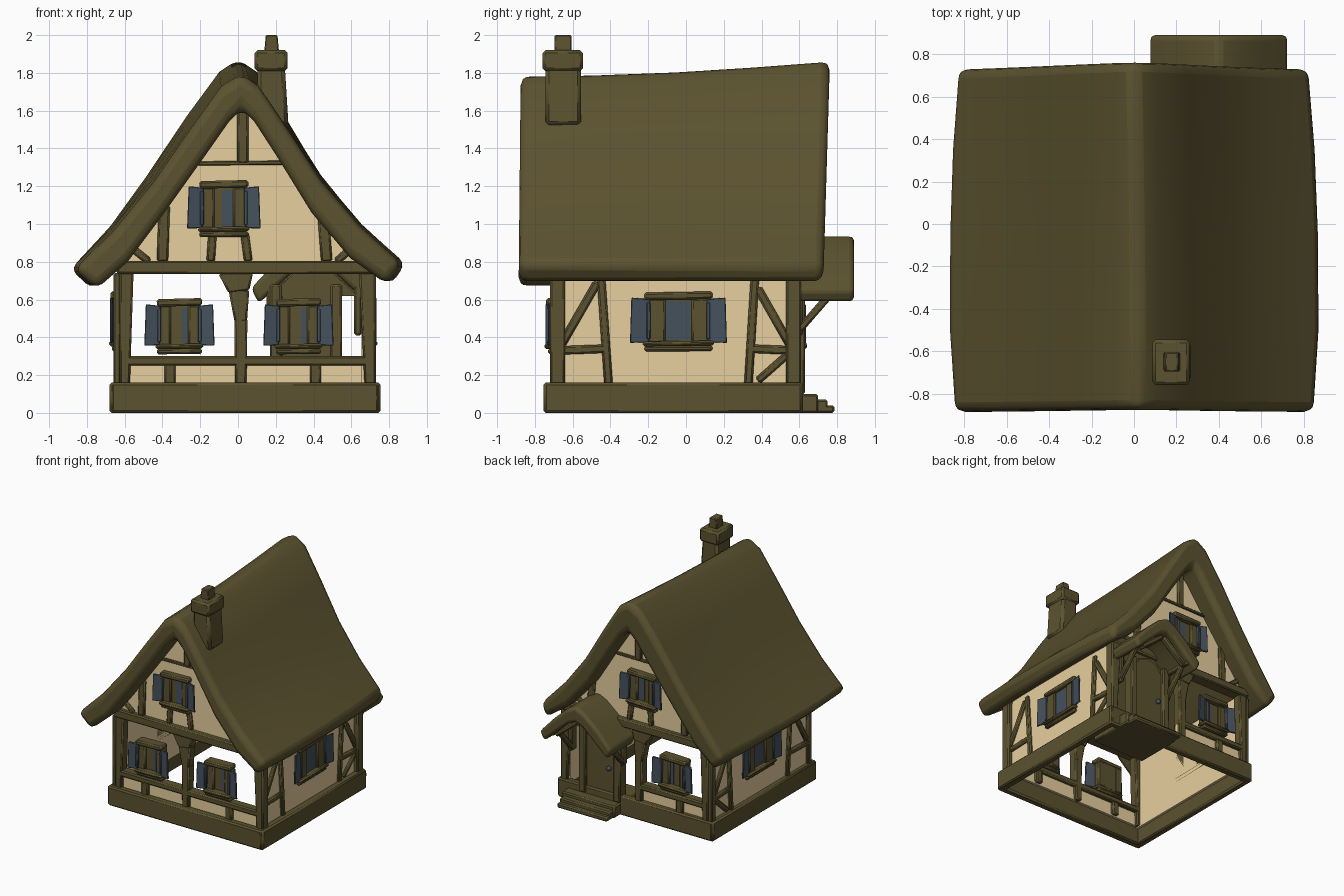
import bpy, bmesh, math
from mathutils import Vector

if "Cube" in bpy.data.objects:
    bpy.data.objects.remove(bpy.data.objects["Cube"])


def material(name, colour):
    m = bpy.data.materials.new(name)
    m.use_nodes = True
    m.diffuse_color = (*colour, 1)
    m.node_tree.nodes["Principled BSDF"].inputs["Base Color"].default_value = (*colour, 1)
    return m


TIMBER = material("olive timber and thatch", (0.105, 0.085, 0.029))
PLASTER = material("cream plaster", (0.95, 0.74, 0.41))
BLUE = material("slate blue paint", (0.06, 0.082, 0.108))
parts = []

# Wall frames: (u, out, z) to world
FRONT = lambda u, o, z: (u, -0.68 - o, z)
BACK = lambda u, o, z: (u, 0.57 + o, z)
RIGHT = lambda u, o, z: (0.685 + o, u, z)
LEFT = lambda u, o, z: (-0.63 - o, u, z)
PLAIN = lambda u, o, z: (u, o, z)


def finish(name, bm, mat, bevel=0.0, segments=1):
    bmesh.ops.recalc_face_normals(bm, faces=bm.faces)
    mesh = bpy.data.meshes.new(name)
    bm.to_mesh(mesh)
    bm.free()
    mesh.materials.append(mat)
    ob = bpy.data.objects.new(name, mesh)
    bpy.context.collection.objects.link(ob)
    if bevel:
        mod = ob.modifiers.new("soft edges", "BEVEL")
        mod.width, mod.segments = bevel, segments
        mod.limit_method, mod.angle_limit = "ANGLE", math.radians(40)
    parts.append(ob)


def beam(name, side, p, q, w0, w1=None, out=(-0.04, 0.04), mat=TIMBER, bevel=0.01, tilt=0):
    """Tapered bar from p to q in a wall plane; tilt swings the far end outward."""
    w1 = w1 or w0
    p, q = Vector(p), Vector(q)
    d = (q - p).normalized()
    n = Vector((-d.y, d.x))
    bm = bmesh.new()
    bmesh.ops.create_cube(bm, size=1)
    for v in bm.verts:
        end = v.co.x > 0
        c = (q if end else p) + n * v.co.y * (w1 if end else w0)
        o = out[1 if v.co.z > 0 else 0] + (tilt if end else 0)
        v.co = side(c.x, o, c.y)
    finish(name, bm, mat, bevel)


def panel(name, side, pts, out, mat, bevel=0):
    """Flat outline in a wall plane with thickness."""
    bm = bmesh.new()
    face = bm.faces.new([bm.verts.new(side(u, out[0], z)) for u, z in pts])
    shift = Vector(side(0, out[1], 0)) - Vector(side(0, out[0], 0))
    res = bmesh.ops.extrude_face_region(bm, geom=[face], use_keep_orig=True)
    bmesh.ops.translate(bm, vec=shift, verts=[g for g in res["geom"] if isinstance(g, bmesh.types.BMVert)])
    finish(name, bm, mat, bevel)


def loft(name, stations, bevel):
    """Roof shell from (y, lean, outer, inner) cross-sections."""
    bm = bmesh.new()
    rows = []
    for y, lean, outer, inner in stations:
        rows.append([[bm.verts.new((x, y + lean * (z - 1.3), z)) for x, z in line] for line in (outer, inner)])
    n = len(rows[0][0])
    for a, b in zip(rows, rows[1:]):
        for k in (0, 1):
            for i in range(n - 1):
                bm.faces.new((a[k][i], a[k][i + 1], b[k][i + 1], b[k][i]))
        for i in (0, n - 1):
            bm.faces.new((a[0][i], b[0][i], b[1][i], a[1][i]))
    for r in (rows[0], rows[-1]):
        for i in range(n - 1):
            bm.faces.new((r[0][i], r[0][i + 1], r[1][i + 1], r[1][i]))
    finish(name, bm, TIMBER, bevel, 3)


def window(name, side, u, z, half, high, shutter, depth=1.0, glass=0.36):
    """Frame, sill, lintel, pane and two shutters set ajar."""
    top, mid = z + high, z + high / 2
    for s, tag in ((-1, "a"), (1, "b")):
        beam(f"{name}_jamb_{tag}", side, (u + s * half * 0.68, z), (u + s * half * 0.68, top),
             half * 0.6, out=(-0.03, 0.03))
        hinge = u + s * half * 0.85
        beam(f"{name}_shutter_{tag}", side, (hinge, mid), (hinge + s * shutter, mid + 0.003),
             high * 0.97, high * 1.02, out=(0.028 * depth, 0.046 * depth), mat=BLUE,
             bevel=0.004, tilt=0.02 * depth)
        beam(f"{name}_batten_{tag}", side, (hinge + s * 0.005, z + 0.02), (hinge + s * 0.005, top - 0.02),
             0.02, out=(0.04 * depth, 0.058 * depth), mat=BLUE, bevel=0.004)
    beam(name + "_sill", side, (u - half * 1.05, z - 0.005), (u + half * 1.05, z), 0.026,
         out=(-0.03, 0.07 * depth))
    beam(name + "_apron", side, (u - half, z - 0.03), (u + half, z - 0.028), 0.03, out=(-0.03, 0.05 * depth))
    beam(name + "_lintel", side, (u - half, top + 0.012), (u + half, top + 0.018), 0.04,
         out=(-0.03, 0.06 * depth))
    beam(name + "_backing", side, (u - half * 0.9, mid), (u + half * 0.9, mid), high, out=(-0.026, 0.012), bevel=0)
    beam(name + "_pane", side, (u + half * (0.36 - 2 * glass), mid), (u + half * 0.36, mid), high * 0.86,
         out=(0.01, 0.016), mat=BLUE, bevel=0)


# Main thatched roof
front_out = [(-0.89, 0.76), (-0.67, 0.97), (-0.46, 1.22), (-0.26, 1.5), (-0.09, 1.73), (0.02, 1.795),
             (0.11, 1.73), (0.27, 1.5), (0.45, 1.23), (0.66, 0.99), (0.89, 0.79)]
front_in = [(-0.77, 0.655), (-0.6, 0.8), (-0.4, 1.06), (-0.18, 1.36), (-0.05, 1.54), (0.02, 1.61),
            (0.09, 1.54), (0.21, 1.36), (0.4, 1.06), (0.61, 0.82), (0.81, 0.68)]
back_out = [(-0.86, 0.77), (-0.68, 1.0), (-0.49, 1.26), (-0.28, 1.57), (-0.1, 1.81), (0, 1.875),
            (0.1, 1.81), (0.26, 1.56), (0.43, 1.28), (0.63, 1.02), (0.85, 0.79)]


def blend(a, b, t, bulge=0.0):
    return [((1 - t) * p[0] + t * q[0] + bulge * p[0], (1 - t) * p[1] + t * q[1]) for p, q in zip(a, b)]


loft("thatched_roof", [(y, lean, blend(front_out, back_out, t, g), blend(front_in, front_in, t, g))
                       for y, lean, t, g in ((-0.88, 0.01, 0, -0.03), (-0.5, 0, 0.07, 0), (-0.05, 0, 0.28, 0.005),
                                             (0.35, 0, 0.6, 0), (0.745, 0.03, 1, -0.02))], 0.045)

# Stone base ring
beam("base_front", PLAIN, (-0.67, 0.08), (0.745, 0.08), 0.16, out=(-0.755, -0.69), bevel=0.012)
beam("base_back", PLAIN, (-0.67, 0.08), (0.745, 0.08), 0.16, out=(0.56, 0.62), bevel=0.012)
for tag, x0, x1 in (("left", -0.68, -0.62), ("right", 0.69, 0.755)):
    beam("base_" + tag, lambda u, o, z: (o, u, z), (-0.75, 0.08), (0.615, 0.08), 0.16, out=(x0, x1), bevel=0.012)

# Plastered, timbered gable ends
gable = [(-0.6, 0.77), (-0.58, 0.86), (-0.4, 1.1), (-0.18, 1.4), (0.02, 1.66),
         (0.2, 1.41), (0.4, 1.11), (0.62, 0.85), (0.68, 0.77)]
for tag, side, wu in (("front", FRONT, -0.075), ("back", BACK, -0.02)):
    panel(tag + "_gable_plaster", side, gable, (-0.02, 0.01), PLASTER)
    beam(tag + "_tie_beam", side, (-0.64, 0.77), (0.74, 0.77), 0.07, out=(-0.05, 0.05))
    beam(tag + "_collar", side, (-0.26, 1.32), (0.28, 1.325), 0.022, out=(0, 0.025), bevel=0.005)
    beam(tag + "_king_post", side, (0.025, 1.32), (0.025, 1.64), 0.06, out=(0, 0.03))
    window(tag + "_gable_window", side, wu, 0.975, 0.13, 0.22, 0.08, glass=0.22)
    for name, p, q, w in (("stud_a", (-0.4, 0.8), (-0.39, 1.1), 0.06),
                          ("stud_b", (0.47, 0.8), (0.45, 1.06), 0.06),
                          ("brace_a", (-0.47, 0.8), (-0.57, 0.88), 0.04),
                          ("brace_b", (0.52, 0.8), (0.61, 0.88), 0.04),
                          ("prop_a", (wu - 0.07, 0.8), (wu - 0.06, 0.95), 0.045),
                          ("prop_b", (wu + 0.13, 0.8), (wu + 0.11, 0.95), 0.045)):
        beam(f"{tag}_{name}", side, p, q, w, out=(0, 0.03))
    # Open ground floor frame
    beam(tag + "_corner_post_a", side, (-0.6, 0.14), (-0.59, 0.76), 0.055, 0.075)
    beam(tag + "_corner_post_b", side, (0.7, 0.14), (0.685, 0.76), 0.06, 0.09)
    beam(tag + "_middle_post", side, (0.015, 0.14), (0.015, 0.5), 0.06, 0.07)
    beam(tag + "_post_neck", side, (0.015, 0.48), (0.005, 0.65), 0.065, 0.11)
    beam(tag + "_post_head", side, (0.005, 0.64), (-0.01, 0.75), 0.11, 0.19)
    end = 0.7 if side is FRONT else 0.05
    beam(tag + "_rail", side, (-0.62, 0.275), (end, 0.275), 0.05)
    beam(tag + "_low_plaster", side, (-0.6, 0.2), (end, 0.2), 0.12, out=(-0.01, 0.01), mat=PLASTER, bevel=0)
    for u in (-0.36, 0.41):
        if u < end:
            beam(tag + "_short_stud", side, (u, 0.15), (u, 0.26), 0.06)
            window(tag + "_window", side, u + (0.05 if u < 0 else -0.09), 0.355, 0.12, 0.215, 0.08, glass=0.12)

# Side walls
for tag, side in (("right", RIGHT), ("left", LEFT)):
    beam(tag + "_wall_plaster", side, (-0.7, 0.45), (0.58, 0.45), 0.64, out=(-0.03, 0.01), mat=PLASTER, bevel=0)
    window(tag + "_window", side, -0.04, 0.37, 0.18, 0.235, 0.1, depth=0.75)
    for name, p, q, w in (("post_a", (-0.41, 0.15), (-0.45, 0.72), 0.045),
                          ("post_b", (0.33, 0.15), (0.365, 0.72), 0.045),
                          ("end_post_a", (-0.69, 0.15), (-0.69, 0.74), 0.055),
                          ("end_post_b", (0.575, 0.15), (0.575, 0.74), 0.055),
                          ("rail_a", (-0.69, 0.33), (-0.42, 0.34), 0.045),
                          ("rail_b", (0.34, 0.34), (0.58, 0.33), 0.045),
                          ("brace_a", (-0.66, 0.36), (-0.47, 0.69), 0.045),
                          ("brace_b", (0.55, 0.36), (0.38, 0.66), 0.045),
                          ("brace_c", (0.38, 0.17), (0.55, 0.32), 0.04)):
        beam(f"{tag}_{name}", side, p, q, w, out=(-0.01, 0.03))

# Chimney
beam("chimney_shaft", PLAIN, (0.185, 1.52), (0.175, 1.84), 0.165, 0.145, out=(-0.745, -0.555), bevel=0.02)
beam("chimney_cap", PLAIN, (0.175, 1.81), (0.175, 1.92), 0.175, out=(-0.76, -0.545), bevel=0.015)
beam("chimney_pot", PLAIN, (0.178, 1.9), (0.178, 2.0), 0.08, 0.062, out=(-0.695, -0.605), bevel=0.006)

# Back porch: roof, door, brackets and steps
porch_out = [(0.07, 0.66), (0.2, 0.8), (0.32, 0.9), (0.4, 0.94), (0.48, 0.9), (0.6, 0.79), (0.73, 0.65)]
porch_in = [(0.11, 0.58), (0.23, 0.69), (0.33, 0.78), (0.4, 0.81), (0.47, 0.78), (0.57, 0.69), (0.69, 0.58)]
loft("porch_roof", [(y, 0, porch_out, porch_in) for y in (0.55, 0.72, 0.89)], 0.025)
panel("porch_gable", BACK, [(0.17, 0.62), (0.4, 0.84), (0.63, 0.62)], (-0.02, 0.02), TIMBER)
panel("door", BACK, [(0.23, 0.1), (0.5, 0.1), (0.5, 0.62), (0.45, 0.69), (0.365, 0.72), (0.28, 0.69), (0.23, 0.62)],
      (-0.02, 0.035), TIMBER, 0.006)
for x, wall_x in ((0.2, 0.17), (0.52, 0.635)):
    beam("door_post", BACK, (x, 0.1), (x, 0.68), 0.065, 0.06, out=(-0.03, 0.06))
    beam("bracket_post", BACK, (wall_x, 0.41), (wall_x, 0.68), 0.04, out=(-0.02, 0.05))
    plane = lambda u, o, z, x=wall_x: (x + o, u, z)
    beam("porch_bracket", plane, (0.6, 0.44), (0.8, 0.67), 0.04, out=(-0.02, 0.02))
    beam("porch_plate", plane, (0.57, 0.65), (0.86, 0.65), 0.045, out=(-0.02, 0.02))
for a, b in ((0.18, 0.39), (0.62, 0.41)):
    beam("porch_rafter", BACK, (a, 0.63), (b, 0.8), 0.04, out=(0.22, 0.27))
beam("porch_floor", PLAIN, (0.17, 0.05), (0.66, 0.05), 0.1, out=(0.3, 0.7))
for i, y in enumerate((0.75, 0.785)):
    beam("step", PLAIN, (0.18, 0.035 - i * 0.015), (0.64, 0.035 - i * 0.015), 0.07 - i * 0.03, out=(0.6, y))
bm = bmesh.new()
bmesh.ops.create_uvsphere(bm, u_segments=10, v_segments=6, radius=0.02)
bmesh.ops.translate(bm, vec=(0.275, 0.62, 0.36), verts=bm.verts)
finish("door_knob", bm, BLUE)

# Smooth shading with crisp edges
bpy.ops.object.select_all(action="DESELECT")
for ob in parts:
    ob.select_set(True)
bpy.context.view_layer.objects.active = parts[0]
bpy.ops.object.shade_smooth_by_angle(angle=math.radians(40))
